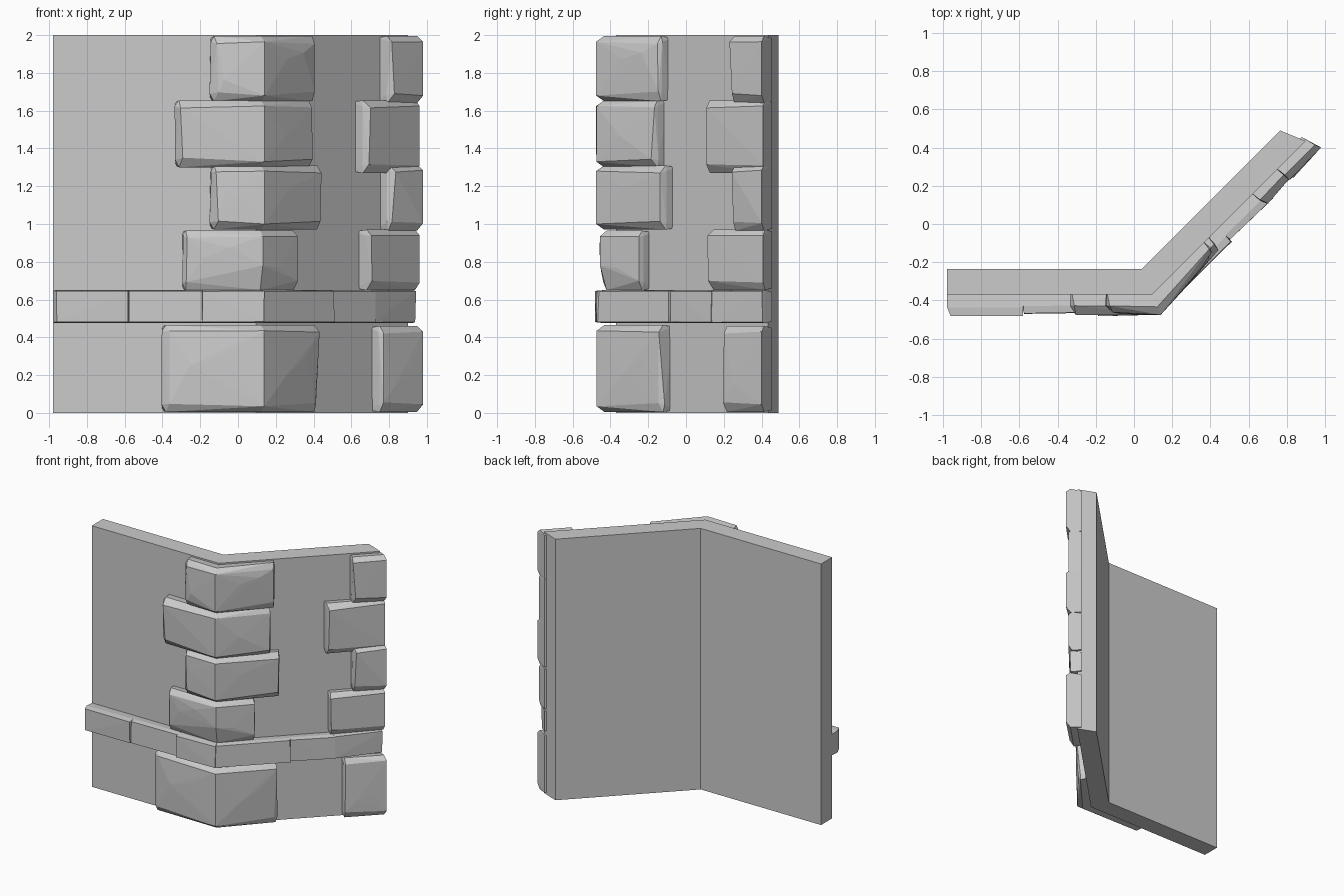
import bpy, bmesh, math, random
from mathutils import Vector

random.seed(4)
cube = bpy.data.objects.get("Cube")
if cube:
    bpy.data.objects.remove(cube)

stone_grey = bpy.data.materials.new("stone_grey")
stone_grey.use_nodes = True
GREY = (0.6, 0.6, 0.6, 1)
stone_grey.diffuse_color = GREY
stone_grey.node_tree.nodes["Principled BSDF"].inputs["Base Color"].default_value = GREY

# Plan of the bent wall: front corner, leg directions, outward normals
R = math.sqrt(0.5)
MITRE = math.tan(math.pi / 8)
CORNER = Vector((0.096, -0.37, 0))
LEGS = {"left": (Vector((-1, 0, 0)), Vector((0, -1, 0))),
        "right": (Vector((R, R, 0)), Vector((R, -R, 0)))}
LEFT_END, RIGHT_END, THICK = 1.076, 1.137, 0.135


def place(leg, s, d, z):
    """Point s along a leg from the corner, d out from the wall face."""
    along, out = LEGS[leg]
    return CORNER + along * s + out * d + Vector((0, 0, z))


def right_s(x):
    return (x - CORNER.x) / R


def finish(name, bm):
    bmesh.ops.recalc_face_normals(bm, faces=bm.faces)
    mesh = bpy.data.meshes.new(name)
    bm.to_mesh(mesh)
    bm.free()
    mesh.materials.append(stone_grey)
    obj = bpy.data.objects.new(name, mesh)
    bpy.context.collection.objects.link(obj)
    return obj


def block(bm, leg, ends, z0, z1, top=0.03, bottom=0.04, rough=0.012):
    """Hull of a chipped block; each end is (s, depth, outer shift, rough end, bottom chamfer)."""
    pts = []
    for s, d, t, loose, low in ends:
        def j():
            return random.uniform(-rough, rough) if loose else 0
        pts += [(s, -0.03, z0 + 0.01), (s, -0.03, z1 - 0.01),
                (s + 0.6 * t, 0.6 * d, z0), (s + 0.6 * t, 0.6 * d, z1),
                (s + t + j(), d + j(), z0 + (low or bottom) + abs(j())),
                (s + t + j(), d + j(), z1 - top - abs(j()))]
        if loose:
            pts += [(s + j() / 2, 0.6 * d, z0 + bottom), (s + j() / 2, 0.6 * d, z1 - top)]
    # Extra bumps on the face give it broad, uneven facets
    (sa, da, *_), (sb, db, *_) = ends
    for k in (0.35, 0.7):
        if rough > 0.005:
            z = z0 + (z1 - z0) * random.uniform(0.3, 0.75)
            pts.append((sa + (sb - sa) * k, da + (db - da) * k + random.uniform(0, 0.006), z))
    verts = [bm.verts.new(place(leg, *p)) for p in pts]
    hull = bmesh.ops.convex_hull(bm, input=verts)
    spare = {v for v in hull["geom_interior"] + hull["geom_unused"]
             if isinstance(v, bmesh.types.BMVert)}
    bmesh.ops.delete(bm, geom=list(spare), context="VERTS")


# Bent wall slab
inner = place("left", THICK * MITRE, -THICK, 0)
inner.x = CORNER.x - THICK * MITRE
plan = [place("left", LEFT_END, 0, 0), CORNER, place("right", RIGHT_END, 0, 0),
        place("right", RIGHT_END - THICK * MITRE, -THICK, 0), inner,
        place("left", LEFT_END, -THICK, 0)]
bm = bmesh.new()
base = bm.faces.new([bm.verts.new(p) for p in plan])
extruded = bmesh.ops.extrude_face_region(bm, geom=[base])["geom"]
bmesh.ops.translate(bm, vec=(0, 0, 2),
                    verts=[v for v in extruded if isinstance(v, bmesh.types.BMVert)])
finish("wall", bm)

# Quoins wrapped around the bend: z0, z1, left x, right x, depth, chamfer under the corner
corner_stones = [(0.005, 0.465, -0.40, 0.41, 0.103, 0.03),
                 (0.65, 0.965, -0.295, 0.30, 0.085, 0.13),
                 (0.97, 1.31, -0.145, 0.425, 0.106, 0.03),
                 (1.30, 1.655, -0.33, 0.38, 0.105, 0.03),
                 (1.65, 1.995, -0.145, 0.40, 0.106, 0.03)]
for i, (z0, z1, xl, xr, d, low) in enumerate(corner_stones, 1):
    bm = bmesh.new()
    bend = (0, d, -MITRE * d, False, low)
    block(bm, "left", [bend, (CORNER.x - xl, d * 0.92, -0.03, True, 0)], z0, z1)
    de = 0.07
    block(bm, "right", [bend, (right_s(xr) - 0.6 * de, de, -0.015, True, 0)], z0, z1)
    finish(f"corner_stone_{i}", bm)

# Quoins at the right end, cut on the mitre: z0, z1, start x, depth
end_stones = [(0.005, 0.46, 0.71, 0.08), (0.65, 0.97, 0.64, 0.062),
              (0.965, 1.315, 0.755, 0.08), (1.27, 1.655, 0.62, 0.062),
              (1.64, 1.995, 0.75, 0.08)]
for i, (z0, z1, x, d) in enumerate(end_stones, 1):
    bm = bmesh.new()
    block(bm, "right", [(right_s(x), 0.08, 0.015, True, 0),
                        (RIGHT_END, d, MITRE * d, False, 0)], z0, z1)
    finish(f"end_stone_{i}", bm)

# String course: leg, start s, end s, depths and outer shifts at both ends
course = [("left", 0.676, LEFT_END, 0.11, 0.112, 0, -0.022),
          ("left", 0.286, 0.676, 0.095, 0.098, 0, 0),
          ("left", 0, 0.286, 0.105, 0.11, -0.04, 0),
          ("right", 0, 0.49, 0.095, 0.095, -0.04, 0),
          ("right", 0.49, 0.80, 0.085, 0.09, 0, 0),
          ("right", 0.80, RIGHT_END, 0.085, 0.05, 0, 0.01)]
for i, (leg, s0, s1, d0, d1, t0, t1) in enumerate(course, 1):
    bm = bmesh.new()
    block(bm, leg, [(s0, d0, t0, True, 0), (s1, d1, t1, True, 0)],
          0.475, 0.65, top=0.004, bottom=0.004, rough=0.004)
    finish(f"course_stone_{i}", bm)
